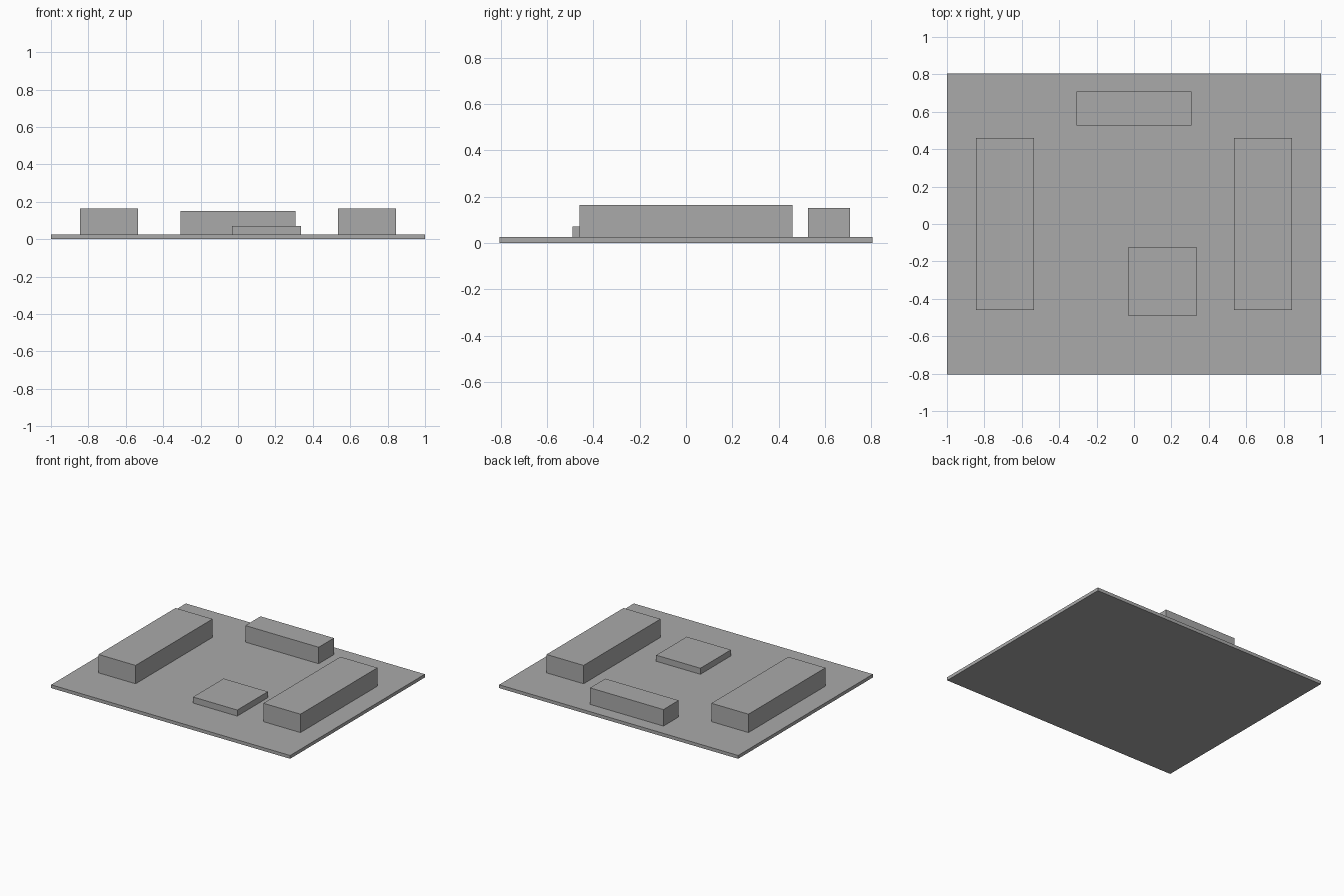
import bpy

default = bpy.data.objects.get("Cube")
if default:
    bpy.data.objects.remove(default, do_unlink=True)

# Single flat grey
grey = bpy.data.materials.new("plain grey")
grey.use_nodes = True
colour = (0.4, 0.4, 0.4, 1)
grey.diffuse_color = colour
grey.node_tree.nodes["Principled BSDF"].inputs["Base Color"].default_value = colour

BASE_TOP = 0.025


def block(name, x, y, z):
    """Box spanning the given (low, high) range on each axis."""
    spans = (x, y, z)
    bpy.ops.mesh.primitive_cube_add(size=1, location=[sum(s) / 2 for s in spans])
    obj = bpy.context.object
    obj.name = name
    obj.scale = [high - low for low, high in spans]
    bpy.ops.object.transform_apply(location=False, rotation=False, scale=True)
    obj.data.materials.append(grey)
    return obj


# Thin ground slab
block("base_slab", (-1, 1), (-0.805, 0.805), (0, BASE_TOP))

# Matching long blocks on both sides
for name, x in (("left_block", (0.535, 0.845)), ("right_block", (-0.845, -0.535))):
    block(name, x, (-0.46, 0.46), (BASE_TOP, 0.164))

# Shorter block along the back edge
block("back_block", (-0.307, 0.307), (0.526, 0.708), (BASE_TOP, 0.15))

# Low square platform near the front
block("front_platform", (-0.033, 0.337), (-0.49, -0.125), (BASE_TOP, 0.071))
